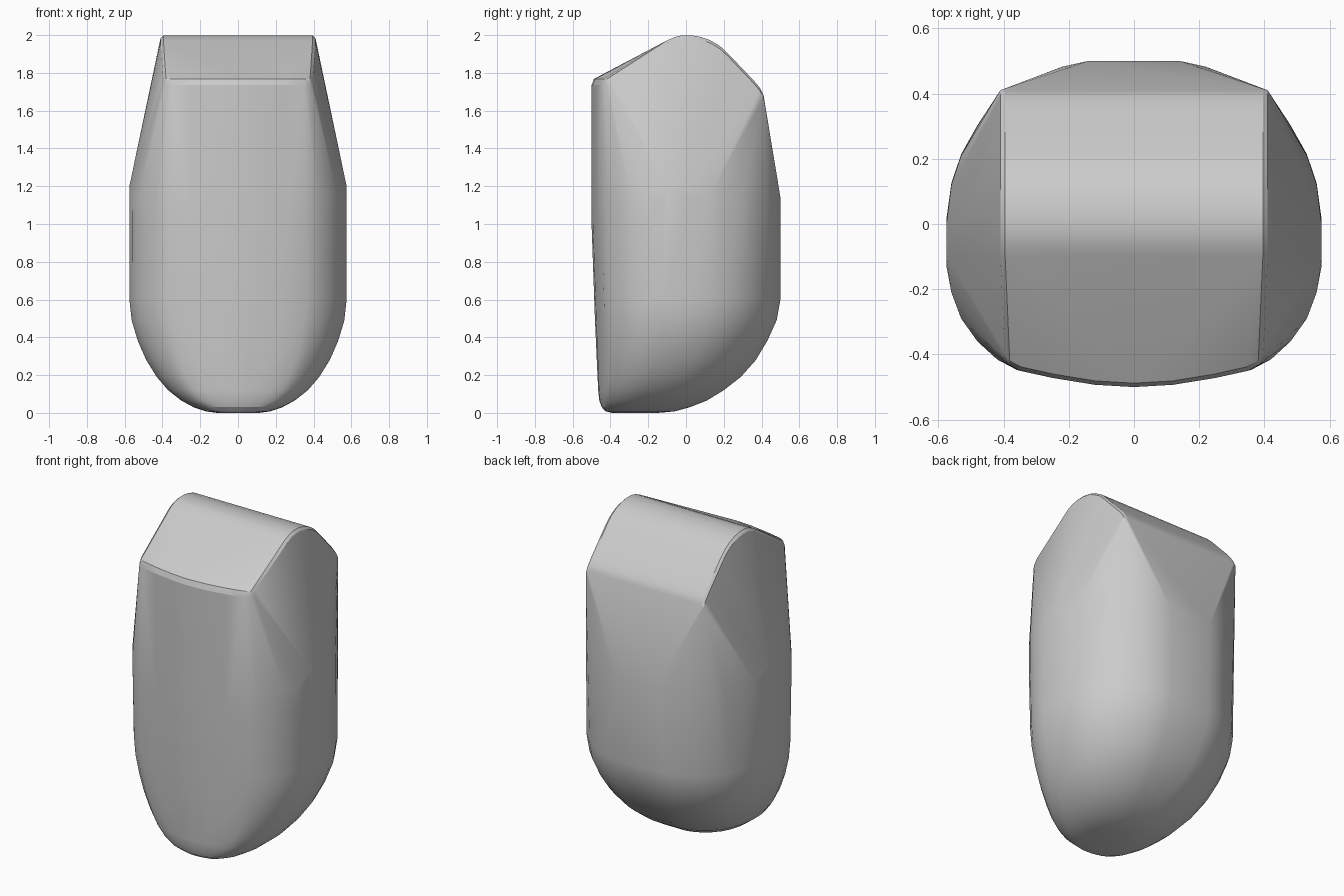
import bpy, bmesh, math

if "Cube" in bpy.data.objects:
    bpy.data.objects.remove(bpy.data.objects["Cube"])

# Half plan outline of the body (x, y), front centre to back centre
plan = [(0, -.5), (.12, -.493), (.25, -.472), (.36, -.447), (.42, -.415), (.48, -.36),
        (.53, -.29), (.56, -.21), (.575, -.13), (.575, .01), (.56, .12), (.53, .21),
        (.48, .3), (.4, .385), (.3, .45), (.22, .482), (.14, .5), (0, .5)]
# Lower rings: z, half width, front y, back y
rings = [(0, .11, -.39, -.15), (.008, .17, -.425, -.06), (.03, .235, -.446, .02),
         (.065, .3, -.459, .11), (.12, .37, -.465, .2), (.19, .43, -.468, .29),
         (.28, .486, -.473, .37), (.38, .53, -.477, .43), (.49, .563, -.482, .48),
         (.6, .575, -.486, .5), (1.0, .575, -.5, .5), (1.14, .575, -.5, .5)]
# Roof profile (y, z), extruded across x
roof = [(-.1, 1.972), (-.06, 1.99), (-.02, 1.999), (.03, 1.999), (.08, 1.99), (.13, 1.972),
        (.18, 1.942), (.22, 1.905), (.36, 1.758), (.39, 1.722), (.41, 1.685)]
# Upper front edge (x, y)
front_edge = [(0, -.5), (.12, -.493), (.25, -.472), (.35, -.45), (.385, -.43), (.4, -.405)]

bm = bmesh.new()


def add_pair(x, y, z):
    for s in (-1, 1):
        bm.verts.new((s * x, y, z))


for z, w, f, b in rings:
    for x, y in plan:
        add_pair(x * w / .575, f + (y + .5) * (b - f), z)
add_pair(.575, -.1, 1.2)
add_pair(.575, 0, 1.19)
for y, z in roof:
    add_pair(.395, y, z)
    add_pair(.41, y, z - .015)
for x, y in front_edge:
    add_pair(x, y, 1.735)
    add_pair(x * .99, y + .012, 1.768)

# Wrap all sections in one convex shell
bmesh.ops.remove_doubles(bm, verts=bm.verts[:], dist=.0005)
bmesh.ops.convex_hull(bm, input=bm.verts[:])
bmesh.ops.delete(bm, geom=[v for v in bm.verts if not v.link_faces], context='VERTS')
bmesh.ops.dissolve_limit(bm, angle_limit=math.radians(.5), verts=bm.verts[:], edges=bm.edges[:])
bmesh.ops.recalc_face_normals(bm, faces=bm.faces[:])

mesh = bpy.data.meshes.new("body_shell")
bm.to_mesh(mesh)
bm.free()
body = bpy.data.objects.new("body_shell", mesh)
bpy.context.collection.objects.link(body)
bpy.context.view_layer.objects.active = body
body.select_set(True)
bpy.ops.object.shade_smooth_by_angle(angle=math.radians(20))
